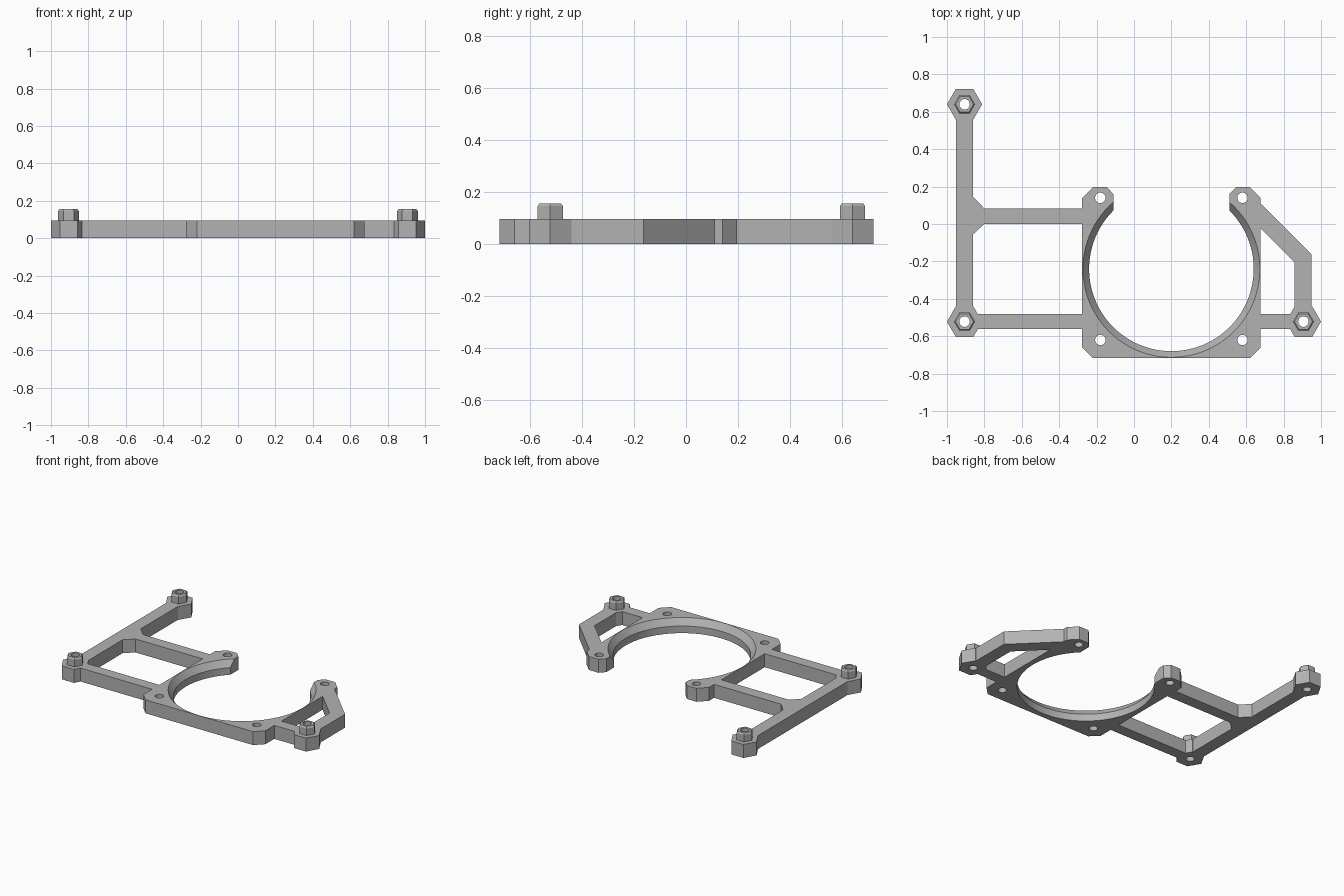
import bpy, bmesh
from math import cos, sin, pi

cube = bpy.data.objects.get("Cube")
if cube:
    bpy.data.objects.remove(cube)

THICK = 0.095      # plate thickness
TOP = 0.155        # top of the locating nubs
CX, CY = 0.2, -0.24   # bore centre

grey = bpy.data.materials.new("plain grey")
grey.use_nodes = True
colour = (0.45, 0.45, 0.45, 1)
grey.diffuse_color = colour
grey.node_tree.nodes["Principled BSDF"].inputs["Base Color"].default_value = colour


def ngon(x, y, r, n):
    return [(x + r * cos(2 * pi * i / n), y + r * sin(2 * pi * i / n)) for i in range(n)]


def loft(name, layers):
    """Closed solid through (outline, z) layers of equal point count."""
    bm = bmesh.new()
    rings = [[bm.verts.new((x, y, z)) for x, y in pts] for pts, z in layers]
    for a, b in zip(rings, rings[1:]):
        for i in range(len(a)):
            j = (i + 1) % len(a)
            bm.faces.new((a[i], a[j], b[j], b[i]))
    bm.faces.new(rings[0])
    bm.faces.new(rings[-1])
    bmesh.ops.recalc_face_normals(bm, faces=bm.faces)
    mesh = bpy.data.meshes.new(name)
    bm.to_mesh(mesh)
    bm.free()
    mesh.materials.append(grey)
    ob = bpy.data.objects.new(name, mesh)
    bpy.context.collection.objects.link(ob)
    return ob


def plate(name, pts):
    return loft(name, [(pts, 0), (pts, THICK)])


def bar(name, x0, x1, y0, y1):
    return plate(name, [(x0, y0), (x1, y0), (x1, y1), (x0, y1)])


def combine(target, other, operation):
    bpy.context.view_layer.objects.active = target
    mod = target.modifiers.new(operation, 'BOOLEAN')
    mod.operation, mod.solver, mod.object = operation, 'EXACT', other
    bpy.ops.object.modifier_apply(modifier=mod.name)
    bpy.data.objects.remove(other)


# Square ring body with chamfered corners and an open back, mirrored about the bore
half = [(0.42, -0.477), (0.477, -0.42), (0.477, 0.38), (0.42, 0.437),
        (0.345, 0.437), (0.31, 0.4), (0.31, 0)]
outline = half + [(-u, v) for u, v in reversed(half)]
bracket = plate("mounting_bracket", [(CX + u, CY + v) for u, v in outline])

# Arms
posts = [(-0.906, 0.64), (-0.906, -0.522), (0.906, -0.522)]
arms = [
    bar("left_rail", -0.952, -0.861, -0.5, 0.6),
    bar("left_lower_arm", -0.9, -0.25, -0.562, -0.482),
    bar("right_lower_arm", 0.65, 0.9, -0.562, -0.482),
    plate("left_upper_arm", [(-0.9, -0.056), (-0.861, -0.056), (-0.8, 0), (-0.25, 0),
                             (-0.25, 0.083), (-0.8, 0.083), (-0.861, 0.147), (-0.9, 0.147)]),
    plate("right_bent_arm", [(0.64, 0.147), (0.64, 0.013), (0.858, -0.205), (0.858, -0.5),
                             (0.95, -0.5), (0.95, -0.163)]),
]
for arm in arms:
    combine(bracket, arm, 'UNION')

# Hexagonal post pads with chamfered nubs
for x, y in posts:
    combine(bracket, plate("post_pad", ngon(x, y, 0.094, 6)), 'UNION')
    wide, narrow = ngon(x, y, 0.056, 6), ngon(x, y, 0.048, 6)
    nub = loft("post_nub", [(wide, 0.05), (wide, TOP - 0.01), (narrow, TOP)])
    combine(bracket, nub, 'UNION')

# Main bore: straight below, flared above
small, lip, over = (ngon(CX, CY, r, 96) for r in (0.44, 0.473, 0.473))
bore = loft("bore_cutter", [(small, -0.1), (small, 0.05), (lip, THICK), (over, 0.2)])
combine(bracket, bore, 'DIFFERENCE')

# Screw holes in the body corners and the posts
holes = [(CX + sx * 0.38, CY + sy * 0.38) for sx in (-1, 1) for sy in (-1, 1)] + posts
for x, y in holes:
    circle = ngon(x, y, 0.028, 24)
    combine(bracket, loft("hole_cutter", [(circle, -0.1), (circle, 0.3)]), 'DIFFERENCE')

bpy.ops.object.select_all(action='DESELECT')
bracket.select_set(True)
bpy.context.view_layer.objects.active = bracket
bpy.ops.object.shade_smooth_by_angle(angle=pi / 7)
